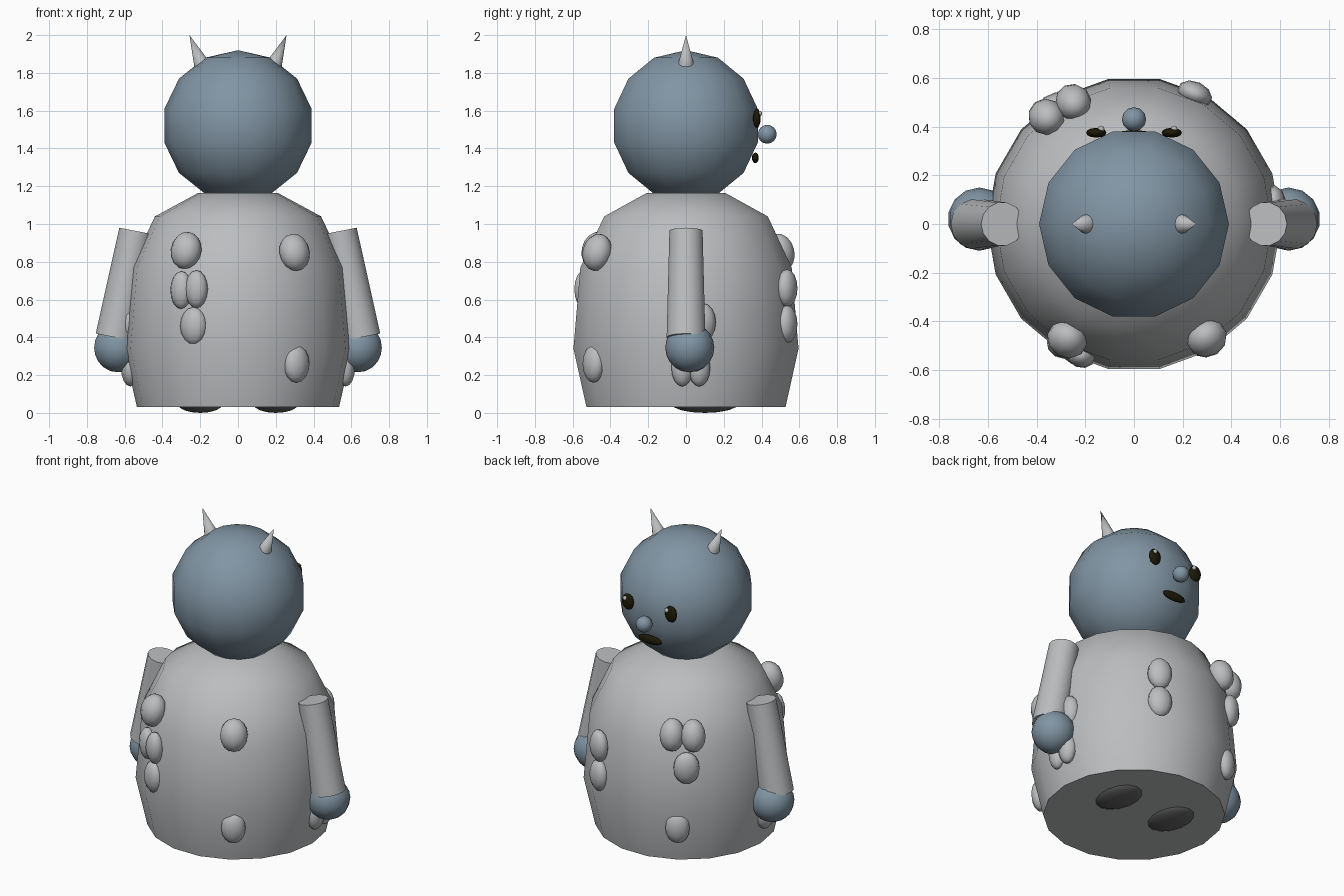
import bpy, bmesh, math
from mathutils import Vector, Matrix

cube = bpy.data.objects.get("Cube")
if cube:
    bpy.data.objects.remove(cube, do_unlink=True)


def material(name, rgb):
    m = bpy.data.materials.new(name)
    m.use_nodes = True
    m.diffuse_color = (*rgb, 1)
    bsdf = next(n for n in m.node_tree.nodes if n.type == 'BSDF_PRINCIPLED')
    bsdf.inputs["Base Color"].default_value = (*rgb, 1)
    return m


GREY = material("pale_grey", (0.5, 0.51, 0.52))
BLUE = material("slate_blue", (0.22, 0.3, 0.37))
BLACK = material("near_black", (0.012, 0.01, 0.002))
DARK = material("dark_grey", (0.13, 0.13, 0.13))


def finish(name, bm, mat, sharp=False):
    mesh = bpy.data.meshes.new(name)
    bm.to_mesh(mesh)
    bm.free()
    mesh.materials.append(mat)
    obj = bpy.data.objects.new(name, mesh)
    bpy.context.collection.objects.link(obj)
    bpy.ops.object.select_all(action='DESELECT')
    obj.select_set(True)
    bpy.context.view_layer.objects.active = obj
    if sharp:
        bpy.ops.object.shade_smooth_by_angle(angle=math.radians(50))
    else:
        bpy.ops.object.shade_smooth()
    return obj


def ball(name, loc, radii, mat, segs=12, rings=8, rot=(0, 0, 0)):
    bm = bmesh.new()
    bmesh.ops.create_uvsphere(bm, u_segments=segs, v_segments=rings, radius=1)
    bm.transform(Matrix.Diagonal((*radii, 1)))
    obj = finish(name, bm, mat)
    obj.location, obj.rotation_euler = loc, rot
    return obj


def cone(name, start, end, r1, r2, mat, segs=12):
    start, end = Vector(start), Vector(end)
    axis = end - start
    bm = bmesh.new()
    bmesh.ops.create_cone(bm, cap_ends=True, segments=segs, radius1=r1,
                          radius2=r2, depth=axis.length)
    obj = finish(name, bm, mat, sharp=True)
    obj.location = (start + end) / 2
    obj.rotation_euler = axis.to_track_quat('Z', 'Y').to_euler()
    return obj


# Body: turned profile with flat caps
bm = bmesh.new()
rings = []
for r, z in [(0.535, 0.03), (0.605, 0.34), (0.568, 0.77), (0.44, 1.04), (0.21, 1.165)]:
    angles = [math.tau * i / 18 for i in range(18)]
    rings.append([bm.verts.new((r * math.cos(a), r * math.sin(a), z)) for a in angles])
for low, high in zip(rings, rings[1:]):
    for i in range(18):
        j = (i + 1) % 18
        bm.faces.new((low[i], low[j], high[j], high[i]))
bm.faces.new(rings[0][::-1])
bm.faces.new(rings[-1])
finish("body", bm, GREY, sharp=True)

# Head, with a vertex column on the y axis
ball("head", (0, 0, 1.52), (0.4, 0.4, 0.4), BLUE, 14, 7, (0, 0, math.pi / 2))

# Face
ball("nose", (0, 0.43, 1.475), (0.05, 0.05, 0.05), BLUE)
ball("mouth", (0, 0.367, 1.35), (0.085, 0.018, 0.028), BLACK)

# Paired parts
for side, s in (("left", 1), ("right", -1)):
    ball(side + "_eye", (s * 0.155, 0.375, 1.56), (0.042, 0.02, 0.052), BLACK)
    ball(side + "_eye_glint", (s * 0.15 + 0.015, 0.39, 1.585), (0.014, 0.014, 0.014), GREY, 8, 6)
    cone(side + "_horn", (s * 0.192, 0, 1.845), (s * 0.257, 0, 2.0), 0.042, 0, GREY)
    cone(side + "_arm", (s * 0.54, 0, 0.963), (s * 0.65, 0, 0.4), 0.09, 0.105, GREY, 14)
    ball(side + "_hand", (s * 0.635, 0.02, 0.345), (0.13, 0.13, 0.13), BLUE, 14, 10)
    ball(side + "_foot", (s * 0.2, 0.1, 0.05), (0.125, 0.18, 0.05), DARK, 14, 8)

# Fleece tufts: x, y, z and width, turned to face outward
tufts = [
    (-0.275, -0.475, 0.86, 0.085), (0.3, -0.47, 0.85, 0.085),
    (-0.3, -0.5, 0.65, 0.062), (-0.22, -0.54, 0.655, 0.062),
    (-0.235, -0.53, 0.46, 0.075), (0.31, -0.49, 0.26, 0.075),
    (-0.36, 0.44, 0.85, 0.075), (-0.25, 0.5, 0.85, 0.075),
    (-0.34, 0.48, 0.65, 0.08), (-0.29, 0.5, 0.26, 0.075),
    (0.25, 0.535, 0.66, 0.075), (0.25, 0.535, 0.47, 0.075),
    (0.57, -0.02, 0.24, 0.06), (0.57, 0.07, 0.24, 0.06),
    (0.575, 0.09, 0.48, 0.07), (-0.57, 0, 0.24, 0.075),
    (-0.58, -0.03, 0.48, 0.07),
]
for n, (x, y, z, w) in enumerate(tufts, 1):
    high = z > 0.8
    ball(f"fleece_tuft_{n}", (x, y, z), (w, 0.075 if high else 0.05, 0.1), GREY, 10, 8,
         (0.25 if high else 0, 0, math.atan2(y, x) - math.pi / 2))
